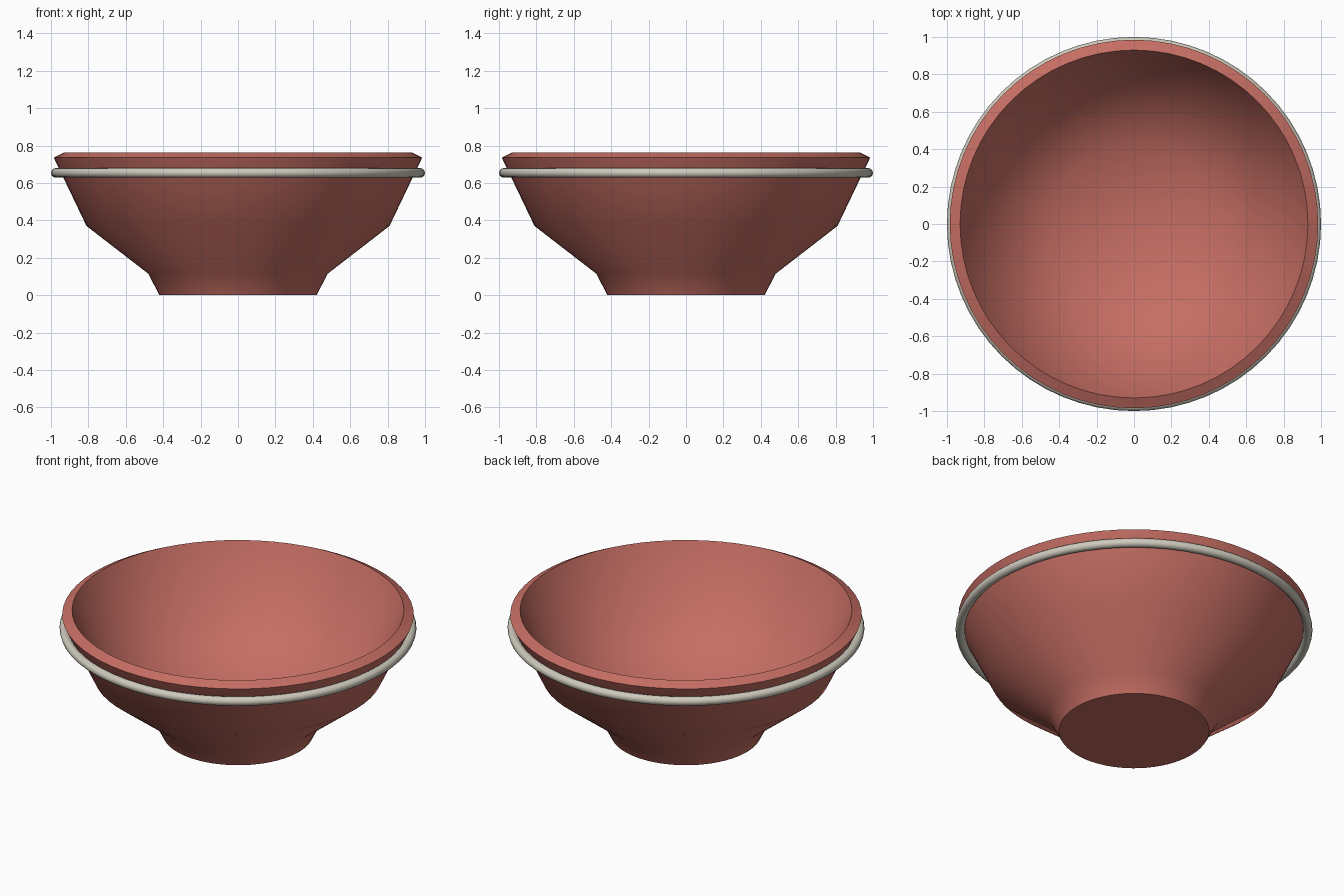
import bpy
import math

cube = bpy.data.objects.get("Cube")
if cube:
    bpy.data.objects.remove(cube, do_unlink=True)

SEGMENTS = 64


def make_material(name, color):
    mat = bpy.data.materials.new(name)
    mat.use_nodes = True
    mat.diffuse_color = color
    mat.node_tree.nodes["Principled BSDF"].inputs["Base Color"].default_value = color
    return mat


def lathe(name, profile, mat):
    """Revolve an (r, z) profile around z; points at r = 0 become poles."""
    verts, rings, faces = [], [], []
    for r, z in profile:
        count = SEGMENTS if r > 0 else 1
        start = len(verts)
        for i in range(count):
            a = math.tau * i / SEGMENTS
            verts.append((r * math.cos(a), r * math.sin(a), z))
        rings.append([start + i % count for i in range(SEGMENTS)])
    for low, high in zip(rings, rings[1:]):
        for i in range(SEGMENTS):
            j = (i + 1) % SEGMENTS
            corners = [low[i], low[j], high[j], high[i]]
            faces.append(list(dict.fromkeys(corners)))
    mesh = bpy.data.meshes.new(name)
    mesh.from_pydata(verts, [], faces)
    mesh.materials.append(mat)
    obj = bpy.data.objects.new(name, mesh)
    bpy.context.collection.objects.link(obj)
    return obj


def smooth(obj, degrees):
    bpy.ops.object.select_all(action="DESELECT")
    obj.select_set(True)
    bpy.context.view_layer.objects.active = obj
    bpy.ops.object.shade_smooth_by_angle(angle=math.radians(degrees))


clay = make_material("terracotta red", (0.56, 0.155, 0.125, 1))
cream = make_material("warm off white", (0.62, 0.59, 0.51, 1))

# Bowl: underside, foot, flared wall, bevelled rim, then the hollow inside
bowl = lathe("bowl", [
    (0, 0), (0.42, 0), (0.48, 0.115), (0.81, 0.37), (0.985, 0.735),
    (0.93, 0.763), (0.76, 0.40), (0.43, 0.16), (0, 0.12),
], clay)
smooth(bowl, 35)

# Round band just below the rim
bpy.ops.mesh.primitive_torus_add(
    major_segments=SEGMENTS, minor_segments=12,
    major_radius=0.974, minor_radius=0.026, location=(0, 0, 0.654))
band = bpy.context.object
band.name = "rim_band"
band.data.materials.append(cream)
smooth(band, 60)
